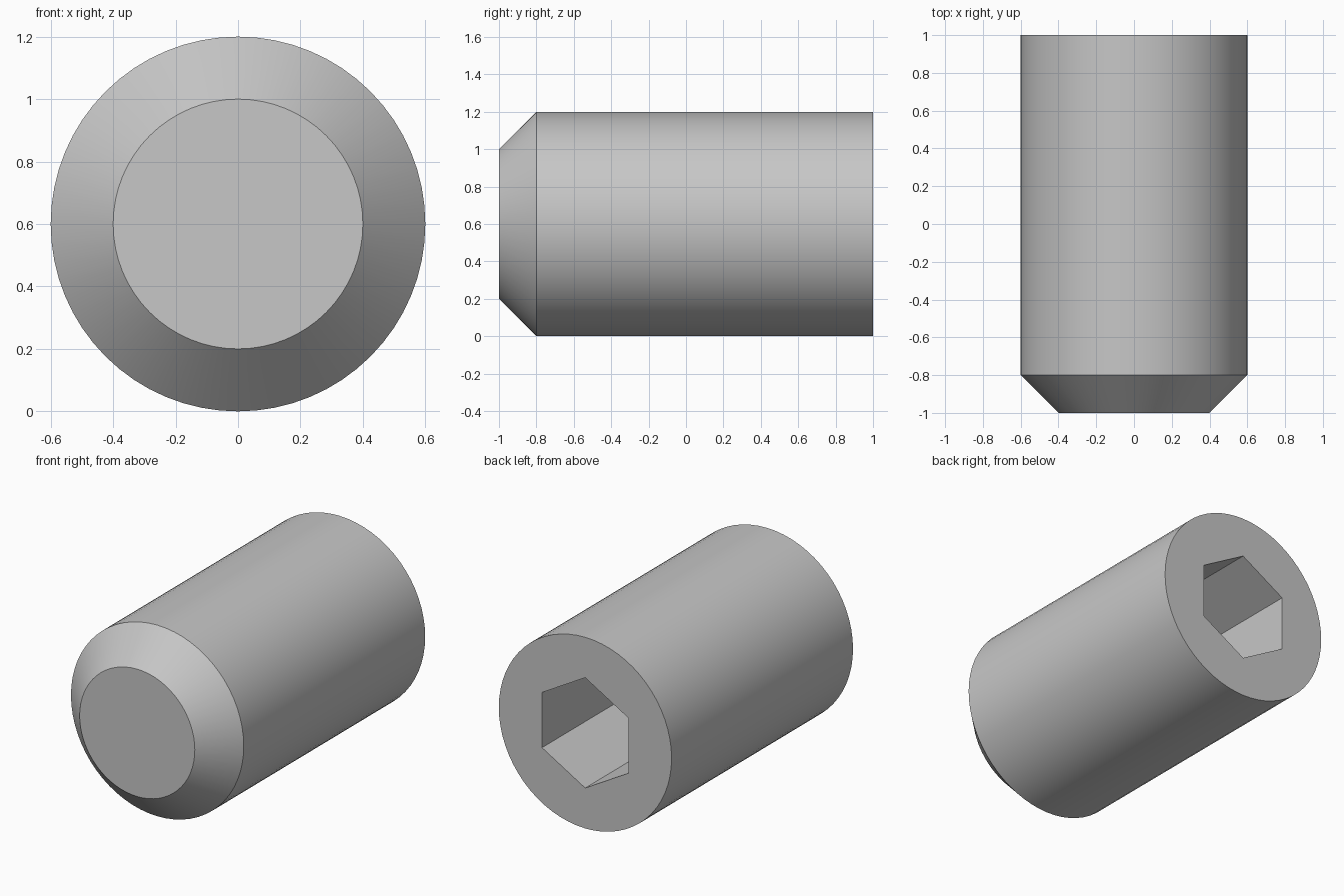
import bpy
import bmesh
from math import radians, sqrt
from mathutils import Matrix

cube = bpy.data.objects.get("Cube")
if cube:
    bpy.data.objects.remove(cube, do_unlink=True)

RADIUS, TIP_RADIUS, CHAMFER = 0.6, 0.4, 0.2
AXIS_Z = 0.6
SOCKET_FLATS, SOCKET_DEPTH = 0.6, 0.8
FRONT, BACK = -1.0, 1.0

steel = bpy.data.materials.new("grey steel")
steel.use_nodes = True
colour = (0.57, 0.57, 0.57, 1)
steel.diffuse_color = colour
steel.node_tree.nodes["Principled BSDF"].inputs["Base Color"].default_value = colour


def lathe(name, profile, sides, turn=0.0):
    """Loft closed rings along y; profile holds (y, radius) pairs."""
    bm = bmesh.new()
    rings = []
    for y, r in profile:
        ring = []
        for i in range(sides):
            spin = Matrix.Rotation(radians(turn + 360 * i / sides), 3, "Y")
            co = spin.col[2] * r
            ring.append(bm.verts.new((co.x, y, co.z + AXIS_Z)))
        rings.append(ring)
    for a, b in zip(rings, rings[1:]):
        for i in range(sides):
            j = (i + 1) % sides
            bm.faces.new((a[i], a[j], b[j], b[i]))
    bm.faces.new(rings[0])
    bm.faces.new(rings[-1])
    bmesh.ops.recalc_face_normals(bm, faces=bm.faces)
    mesh = bpy.data.meshes.new(name)
    bm.to_mesh(mesh)
    bm.free()
    mesh.materials.append(steel)
    obj = bpy.data.objects.new(name, mesh)
    bpy.context.collection.objects.link(obj)
    return obj


# Cylindrical body with a chamfered flat point
body = lathe("screw_body", [(FRONT, TIP_RADIUS), (FRONT + CHAMFER, RADIUS), (BACK, RADIUS)], 64)

# Hexagonal key socket in the back end, corners up and down
cutter = lathe("socket_cutter", [(BACK - SOCKET_DEPTH, SOCKET_FLATS / sqrt(3)),
                                 (BACK + 0.1, SOCKET_FLATS / sqrt(3))], 6)
cut = body.modifiers.new("socket", "BOOLEAN")
cut.operation = "DIFFERENCE"
cut.solver = "EXACT"
cut.object = cutter

bpy.ops.object.select_all(action="DESELECT")
body.select_set(True)
bpy.context.view_layer.objects.active = body
bpy.ops.object.modifier_apply(modifier=cut.name)
bpy.data.objects.remove(cutter, do_unlink=True)
bpy.ops.object.shade_smooth_by_angle(angle=radians(30))
